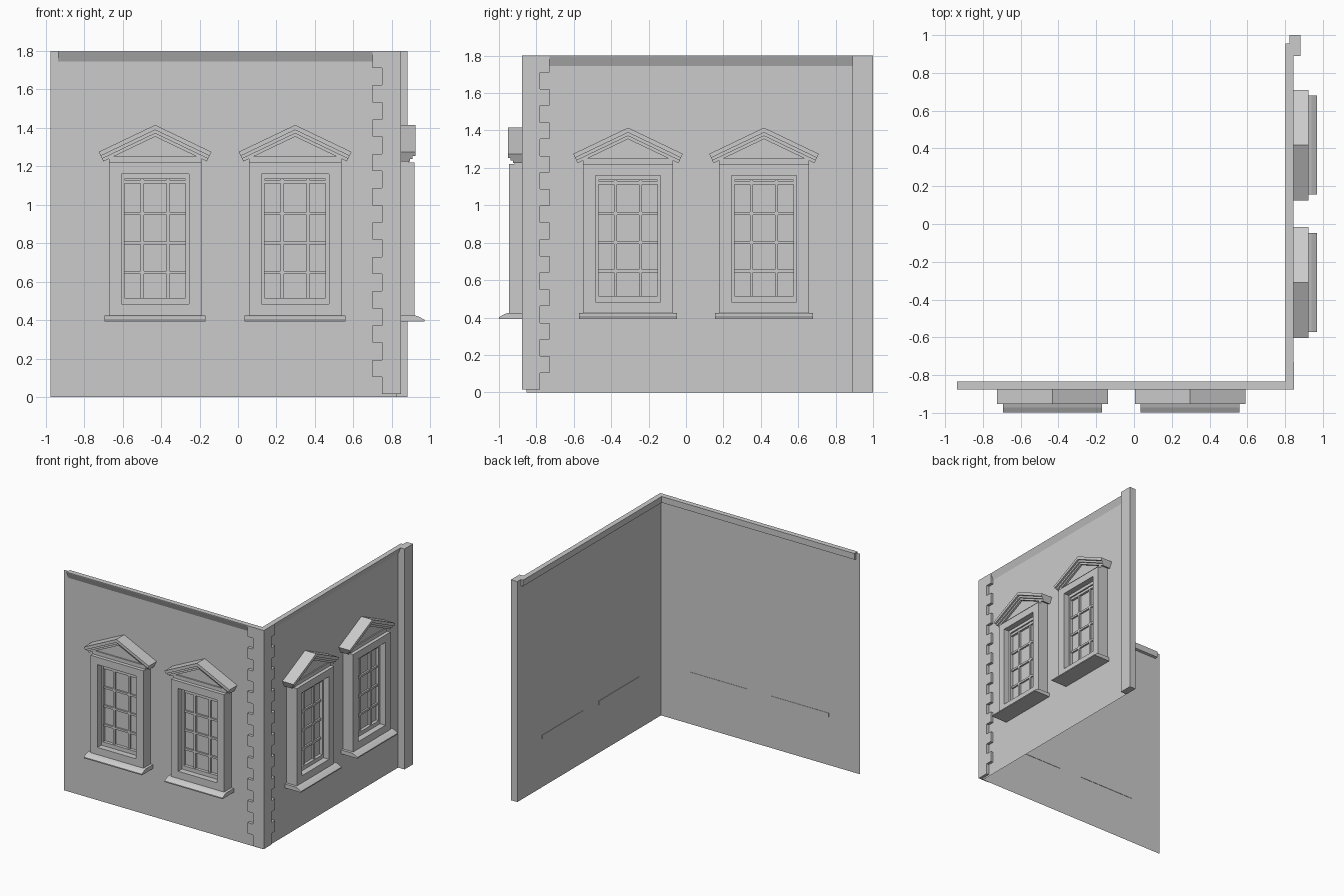
import bpy, bmesh, math
from mathutils import Matrix, Vector

cube = bpy.data.objects.get("Cube")
if cube:
    bpy.data.objects.remove(cube)

grey = bpy.data.materials.new("stone grey")
grey.use_nodes = True
tone = (0.6, 0.6, 0.6, 1)
grey.diffuse_color = tone
grey.node_tree.nodes["Principled BSDF"].inputs["Base Color"].default_value = tone

HEIGHT = 1.8
WALL_X, WALL_Y = 0.823, -0.853


def wall_frame(along, outward, origin):
    """Local axes: X runs along the wall, Y is up, Z points out of the wall."""
    m = Matrix((along, (0, 0, 1), outward)).transposed().to_4x4()
    m.translation = Vector(origin)
    return m


FRONT = wall_frame((1, 0, 0), (0, -1, 0), (0, WALL_Y, 0))
SIDE = wall_frame((0, 1, 0), (1, 0, 0), (WALL_X, 0, 0))


def make(name, loops, frame=None, cap_start=True, cap_end=True):
    """Join matching point loops into a skin, with optional end caps."""
    bm = bmesh.new()
    rings = [[bm.verts.new(p) for p in loop] for loop in loops]
    n = len(rings[0])
    for a, b in zip(rings, rings[1:]):
        for i in range(n):
            j = (i + 1) % n
            bm.faces.new((a[i], a[j], b[j], b[i]))
    if cap_start:
        bm.faces.new(rings[0])
    if cap_end:
        bm.faces.new(rings[-1])
    bmesh.ops.recalc_face_normals(bm, faces=bm.faces)
    mesh = bpy.data.meshes.new(name)
    bm.to_mesh(mesh)
    bm.free()
    mesh.materials.append(grey)
    ob = bpy.data.objects.new(name, mesh)
    bpy.context.collection.objects.link(ob)
    if frame:
        ob.matrix_world = frame
    return ob


def rect(x0, x1, y0, y1):
    return [(x0, y0), (x1, y0), (x1, y1), (x0, y1)]


def slab(name, outline, d0, d1, frame):
    """Outline on the wall face, pushed out from depth d0 to d1."""
    return make(name, [[(x, y, d) for x, y in outline] for d in (d0, d1)], frame)


def sweep(name, profile, x0, x1, frame):
    """Depth and height profile drawn along the wall."""
    return make(name, [[(x, h, d) for d, h in profile] for x in (x0, x1)], frame)


# Wall sheets without thickness
def sheet(name, x0, x1, frame):
    outline = [(x, y, 0) for x, y in rect(x0, x1, 0, HEIGHT)]
    make(name, [outline], frame, cap_end=False)


sheet("front_wall", -0.975, WALL_X, FRONT)
sheet("side_wall", WALL_Y, 0.89, SIDE)

# Top cornice with a sloped outer face and a ledge inside
cornice = [(0, 1.745), (0.022, 1.795), (0.022, HEIGHT),
           (-0.02, HEIGHT), (-0.02, 1.75)]
sweep("front_cornice", cornice, -0.937, WALL_X, FRONT)
sweep("side_cornice", cornice, WALL_Y, 0.955, SIDE)

# End pilaster
slab("end_pilaster", rect(0.89, 1.0, 0, HEIGHT), 0, 0.058, SIDE)

# Corner quoins: alternating short and long stones wrapping the corner
BASE, COUNT = 0.015, 20
step = (HEIGHT - BASE) / COUNT
out_x, out_y = WALL_X + 0.024, WALL_Y - 0.024
for i in range(COUNT):
    reach = 0.147 if i % 2 else 0.097
    plan = [(out_x, out_y), (out_x, out_y + reach), (WALL_X, out_y + reach),
            (WALL_X, WALL_Y), (out_x - reach, WALL_Y), (out_x - reach, out_y)]
    z = BASE + i * step
    make("corner_quoin", [[(x, y, h) for x, y in plan] for h in (z, z + step)])

# Pediment measures
APEX, EAVE, SPAN = 1.415, 1.275, 0.293
pitch = math.atan2(APEX - EAVE, SPAN)


def chevron(t0, t1):
    """Raking band between two drops below the ridge, ends cut square."""
    def end(t):
        p = t * math.cos(pitch)
        return SPAN - p * math.sin(pitch), EAVE - p * math.cos(pitch)
    (xa, ya), (xb, yb) = end(t0), end(t1)
    return [(-xa, ya), (0, APEX - t0), (xa, ya), (xb, yb), (0, APEX - t1), (-xb, yb)]


def window(place, frame):
    at = frame @ Matrix.Translation((place, 0, 0))

    # Surround, stepped inwards to the recessed pane
    outer = rect(-0.24, 0.24, 0.41, 1.22)
    reveal = rect(-0.175, 0.175, 0.484, 1.16)
    inner = rect(-0.158, 0.158, 0.515, 1.135)
    steps = [(outer, 0), (outer, 0.094), (reveal, 0.094), (reveal, 0.045),
             (inner, 0.045), (inner, 0.02)]
    make("window_surround", [[(x, y, d) for x, y in o] for o, d in steps], at)

    # Glazing bars
    for x in (-0.067, 0.067):
        slab("upright_bar", rect(x - 0.009, x + 0.009, 0.515, 1.135), 0.015, 0.036, at)
    for y in (0.648, 0.802, 0.955):
        slab("cross_bar", rect(-0.158, 0.158, y - 0.008, y + 0.008), 0.015, 0.034, at)
    slab("top_bar", rect(-0.158, 0.158, 1.11, 1.13), 0.015, 0.038, at)

    # Sill with a weathered top edge, showing slightly behind the wall
    sill = [(-0.003, 0.393), (0.146, 0.393), (0.146, 0.402),
            (0.118, 0.418), (0.097, 0.425), (-0.003, 0.425)]
    sweep("window_sill", sill, -0.262, 0.262, at)

    # Lintel, gable panel and three raking mouldings
    slab("lintel", rect(-0.24, 0.24, 1.22, 1.25), 0, 0.065, at)
    slab("gable_panel", [(-0.24, 1.245), (0.24, 1.245), (0, 1.365)], 0, 0.055, at)
    for t0, t1, depth in ((0, 0.026, 0.1), (0.026, 0.044, 0.085), (0.044, 0.061, 0.072)):
        slab("raking_moulding", chevron(t0, t1), 0, depth, at)


for place in (-0.431, 0.297):
    window(place, FRONT)
for place in (-0.31, 0.417):
    window(place, SIDE)
